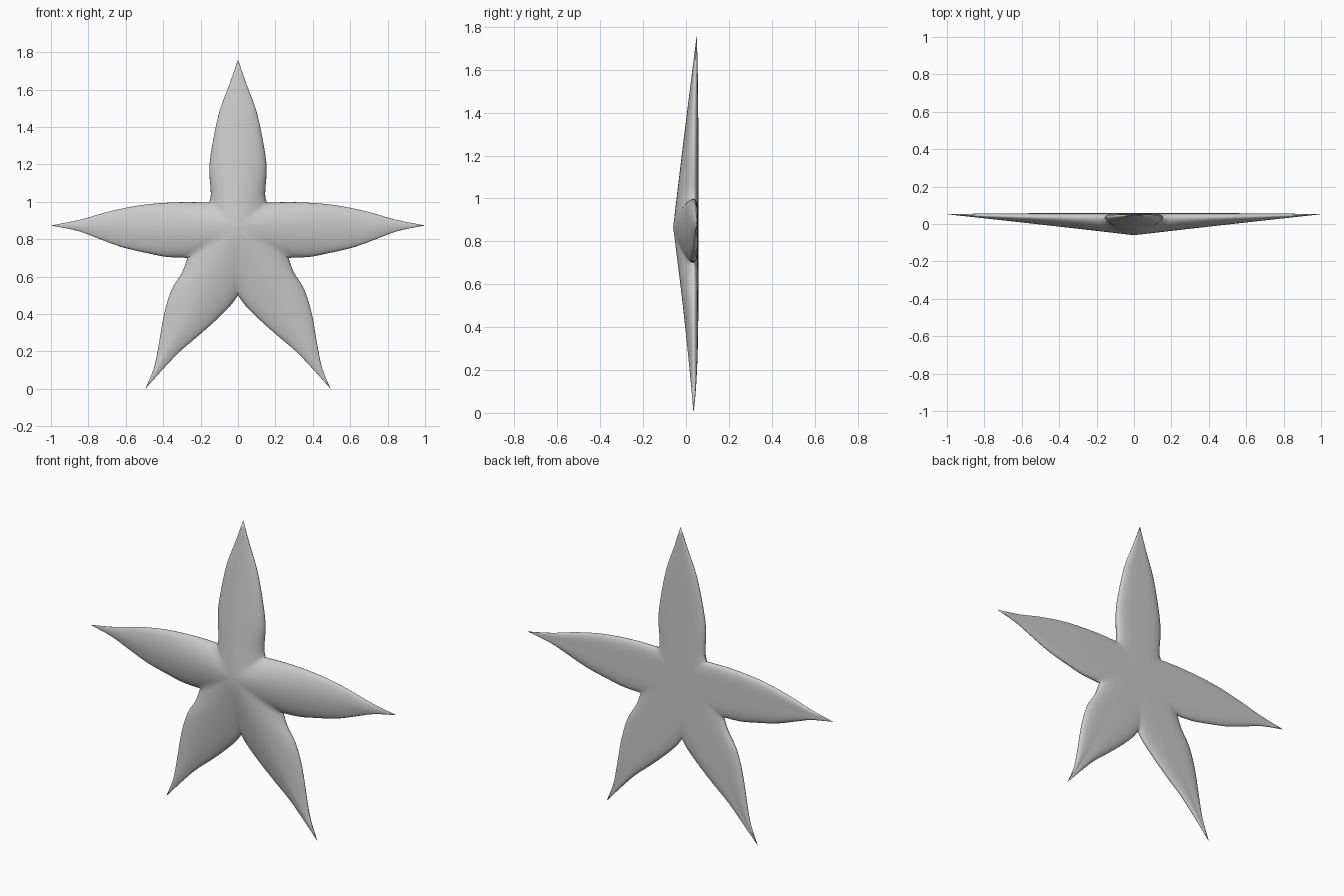
import bpy, bmesh, math
from mathutils import Vector

if "Cube" in bpy.data.objects:
    bpy.data.objects.remove(bpy.data.objects["Cube"])

CENTRE = Vector((0, 0.865))
N, M = 18, 8   # stations along an arm, steps across half an arm

# Half-arm edges in (x, z), from notch to tip, with the depth of the tip
TOP = [(0.155, 0.995), (0.145, 1.04), (0.153, 1.17), (0.14, 1.29), (0.10, 1.48), (0.045, 1.63), (0, 1.76)]
SIDE_UP = [(0.155, 0.995), (0.28, 0.998), (0.42, 0.992), (0.55, 0.977), (0.70, 0.945), (0.84, 0.905), (1.0, 0.873)]
SIDE_LOW = [(0.27, 0.70), (0.38, 0.705), (0.47, 0.722), (0.62, 0.757), (0.75, 0.805), (0.86, 0.845), (1.0, 0.873)]
LEG_OUT = [(0.27, 0.70), (0.30, 0.62), (0.355, 0.53), (0.395, 0.40), (0.425, 0.23), (0.45, 0.11), (0.495, 0.0)]
LEG_IN = [(0, 0.50), (0.04, 0.445), (0.12, 0.365), (0.21, 0.285), (0.31, 0.20), (0.41, 0.095), (0.495, 0.0)]
HALVES = [(TOP, 0.05), (SIDE_UP, 0.052), (SIDE_LOW, 0.052), (LEG_OUT, 0.035), (LEG_IN, 0.035)]


def lerp(a, b, t):
    return a + (b - a) * t


def spline(points, t):
    """Catmull-Rom point on an edge."""
    p = [Vector(q) for q in points]
    p = [2 * p[0] - p[1]] + p + [2 * p[-1] - p[-2]]
    f = t * (len(points) - 1)
    i = min(int(f), len(points) - 2)
    u = f - i
    a, b, c, d = p[i:i + 4]
    return 0.5 * (2 * b + (c - a) * u + (2 * a - 5 * b + 4 * c - d) * u * u
                  + (3 * b - a - 3 * c + d) * u ** 3)


def half_arm(bm, edge, tip_y, sign):
    """Domed front and flat, round-edged back of half an arm."""
    tip = Vector(edge[-1])
    length = (tip - CENTRE).length
    front, back = [], []
    for i in range(N + 1):
        t = i / N
        rim = spline(edge, t)
        axis = CENTRE.lerp(tip, t)
        end_y = lerp(0.05, tip_y, t)
        rim_y = lerp(0.036, tip_y, t ** 3)
        back_y = lerp(0.058, tip_y, t ** 4)
        frow, brow = [], []
        for j in range(M + 1):
            v = math.sin(j / M * math.pi / 2)
            p = axis.lerp(rim, v)
            d = min(1, (p - CENTRE).length / lerp(0.94, length, t))
            ridge = min(lerp(-0.06, end_y, d), rim_y) if t < 1 else tip_y
            yf = lerp(rim_y, ridge, math.sqrt(max(0, 1 - v * v)))
            yb = lerp(rim_y, back_y, math.sqrt(max(0, 1 - v ** 5)))
            if j == 0 and t < 1:
                yf = lerp(-0.06, end_y, d)
            frow.append(bm.verts.new((sign * p.x, yf, p.y)))
            brow.append(bm.verts.new((sign * p.x, yb, p.y)))
        front.append(frow)
        back.append(brow)
    for g in (front, back):
        for i in range(N):
            for j in range(M):
                bm.faces.new((g[i][j], g[i + 1][j], g[i + 1][j + 1], g[i][j + 1]))


# Five-armed body
bm = bmesh.new()
for sign in (1, -1):
    for edge, tip_y in HALVES:
        half_arm(bm, edge, tip_y, sign)
bmesh.ops.remove_doubles(bm, verts=bm.verts, dist=0.0005)
bmesh.ops.dissolve_degenerate(bm, edges=bm.edges, dist=0.0003)
bmesh.ops.recalc_face_normals(bm, faces=bm.faces)
mesh = bpy.data.meshes.new("starfish_body")
bm.to_mesh(mesh)
bm.free()
body = bpy.data.objects.new("starfish_body", mesh)
bpy.context.collection.objects.link(body)
bpy.context.view_layer.objects.active = body
body.select_set(True)
bpy.ops.object.shade_smooth_by_angle(angle=math.radians(65))
